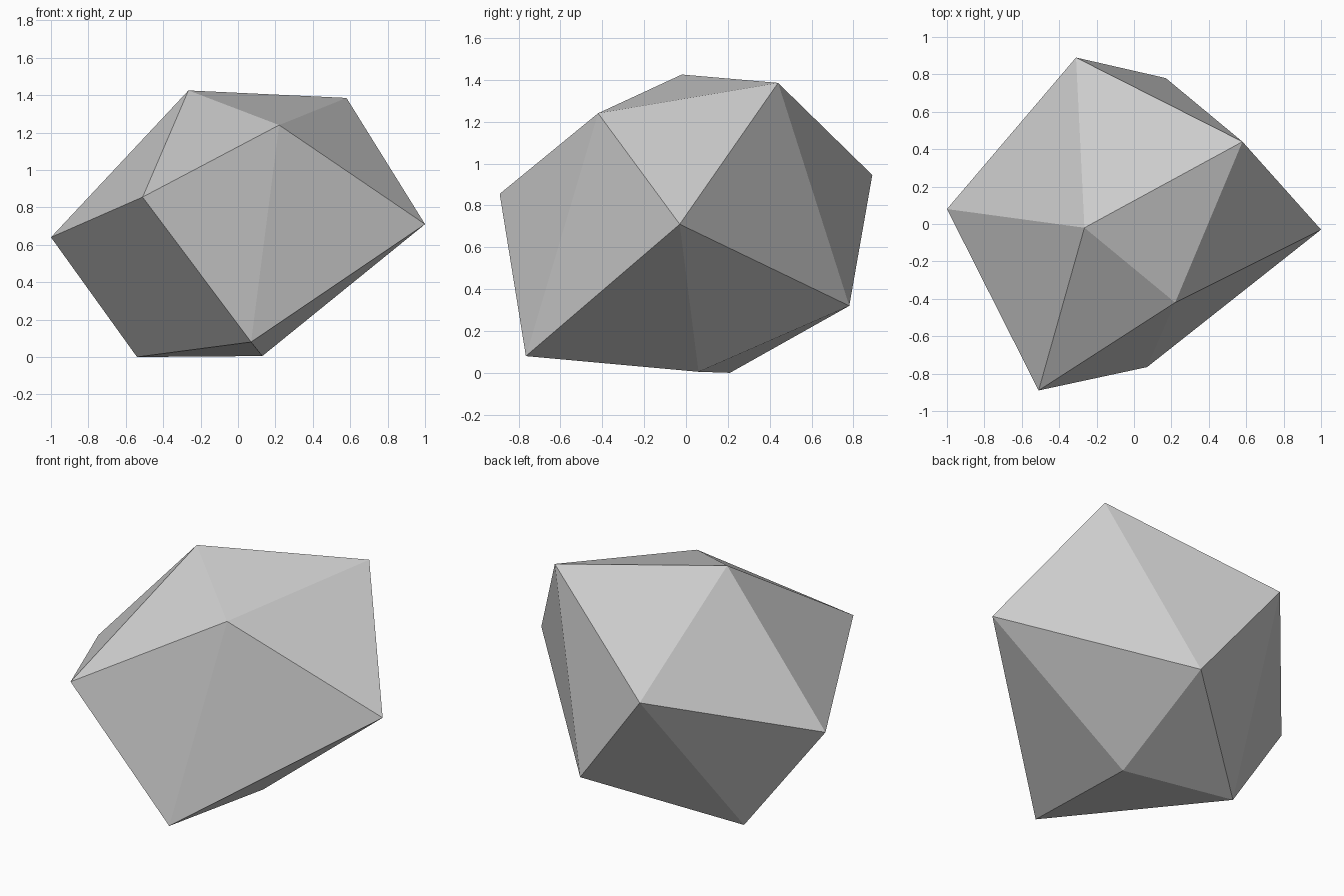
import bpy
import bmesh

cube = bpy.data.objects.get("Cube")
if cube:
    bpy.data.objects.remove(cube, do_unlink=True)

# Stone colour
stone = bpy.data.materials.new("stone_grey")
stone.use_nodes = True
grey = (0.6, 0.6, 0.6, 1.0)
stone.diffuse_color = grey
stone.node_tree.nodes["Principled BSDF"].inputs["Base Color"].default_value = grey

# Corners of the rock: crown, belt and foot
crown = [(-0.265, -0.02, 1.425), (0.58, 0.44, 1.385), (0.22, -0.42, 1.24)]
belt = [(-0.31, 0.89, 0.945), (1.0, -0.03, 0.71),
        (-0.51, -0.89, 0.855), (-1.0, 0.08, 0.64)]
foot = [(0.17, 0.78, 0.32), (0.07, -0.765, 0.08),
        (0.13, 0.06, 0.005), (-0.54, 0.21, 0.0)]

# Flat-faceted rock wrapped tightly around its corners
bm = bmesh.new()
for corner in crown + belt + foot:
    bm.verts.new(corner)
bmesh.ops.convex_hull(bm, input=bm.verts[:])
bmesh.ops.recalc_face_normals(bm, faces=bm.faces[:])
for face in bm.faces:
    face.smooth = False

mesh = bpy.data.meshes.new("rock")
bm.to_mesh(mesh)
bm.free()
mesh.materials.append(stone)
rock = bpy.data.objects.new("rock", mesh)
bpy.context.collection.objects.link(rock)
